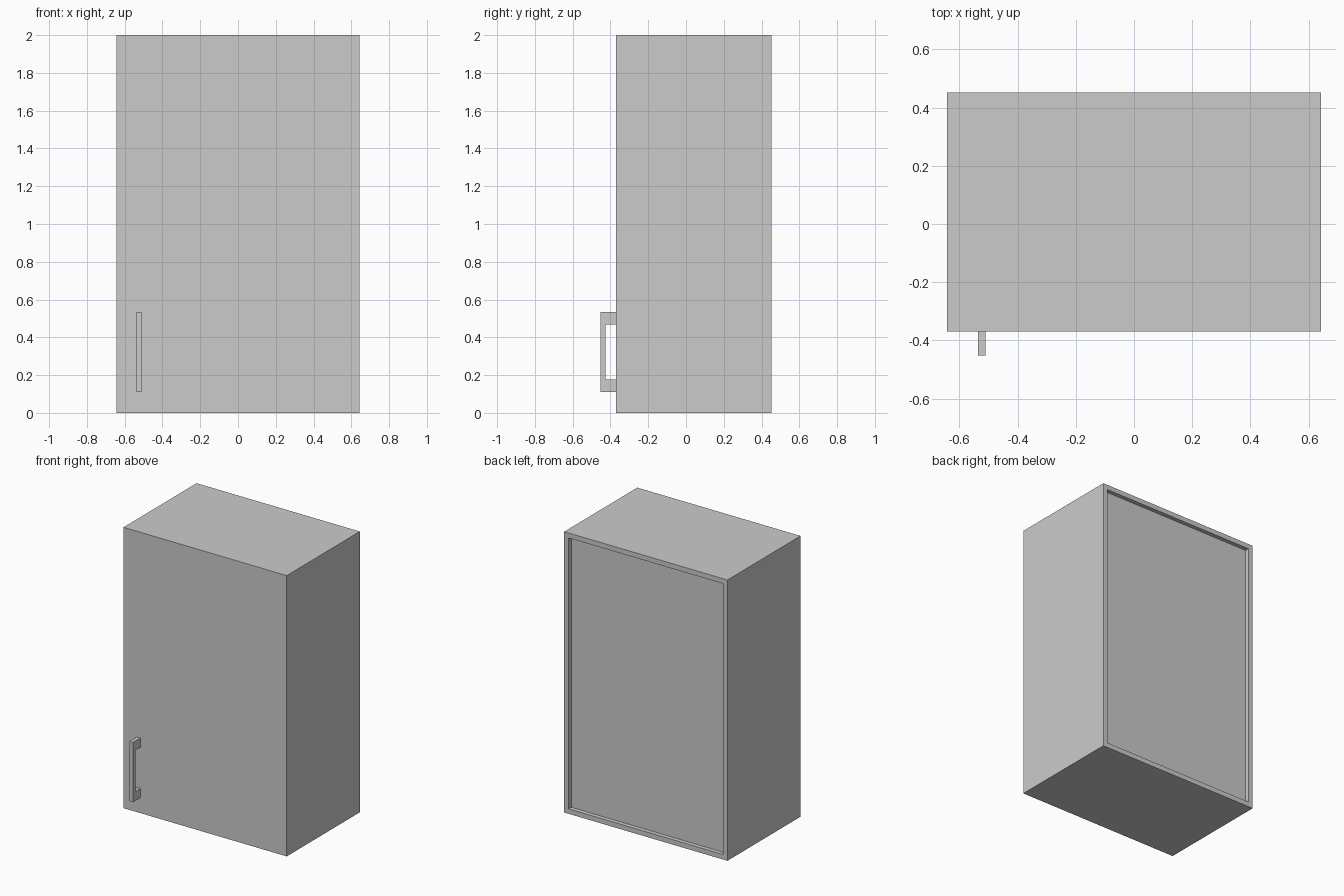
import bpy
import bmesh
from mathutils import Vector

if "Cube" in bpy.data.objects:
    bpy.data.objects.remove(bpy.data.objects["Cube"])

W, H = 0.643, 2.0
FRONT, BACK = -0.37, 0.452
RIM, RECESS = 0.05, 0.03


def finish(name, bm):
    bmesh.ops.recalc_face_normals(bm, faces=bm.faces[:])
    mesh = bpy.data.meshes.new(name)
    bm.to_mesh(mesh)
    bm.free()
    obj = bpy.data.objects.new(name, mesh)
    bpy.context.collection.objects.link(obj)
    return obj


def extrude_profile(bm, points, direction):
    face = bm.faces.new([bm.verts.new(p) for p in points])
    result = bmesh.ops.extrude_face_region(bm, geom=[face], use_keep_orig=True)
    moved = [v for v in result["geom"] if isinstance(v, bmesh.types.BMVert)]
    bmesh.ops.translate(bm, verts=moved, vec=direction)


# Cabinet body with a recessed back panel inside a narrow rim
bm = bmesh.new()
outline = [(-W, FRONT, 0), (W, FRONT, 0), (W, FRONT, H), (-W, FRONT, H)]
extrude_profile(bm, outline, Vector((0, BACK - FRONT, 0)))
bmesh.ops.recalc_face_normals(bm, faces=bm.faces[:])
back = max(bm.faces, key=lambda f: f.calc_center_median().y)
bmesh.ops.inset_region(bm, faces=[back], thickness=RIM)
rim_inner = bmesh.ops.extrude_discrete_faces(bm, faces=[back])["faces"][0]
bmesh.ops.translate(bm, verts=rim_inner.verts[:], vec=(0, -RECESS, 0))
# Rim walls join the inset opening to the recessed panel
bmesh.ops.remove_doubles(bm, verts=bm.verts[:], dist=1e-5)
finish("cabinet_body", bm)

# Bracket-shaped door handle
bm = bmesh.new()
grip_front, grip_back = -0.452, -0.427
low, high, foot = 0.11, 0.535, 0.066
side = [(FRONT, low), (grip_front, low), (grip_front, high), (FRONT, high),
        (FRONT, high - foot), (grip_back, high - foot),
        (grip_back, low + foot), (FRONT, low + foot)]
extrude_profile(bm, [(-0.537, y, z) for y, z in side], Vector((0.027, 0, 0)))
finish("door_handle", bm)
